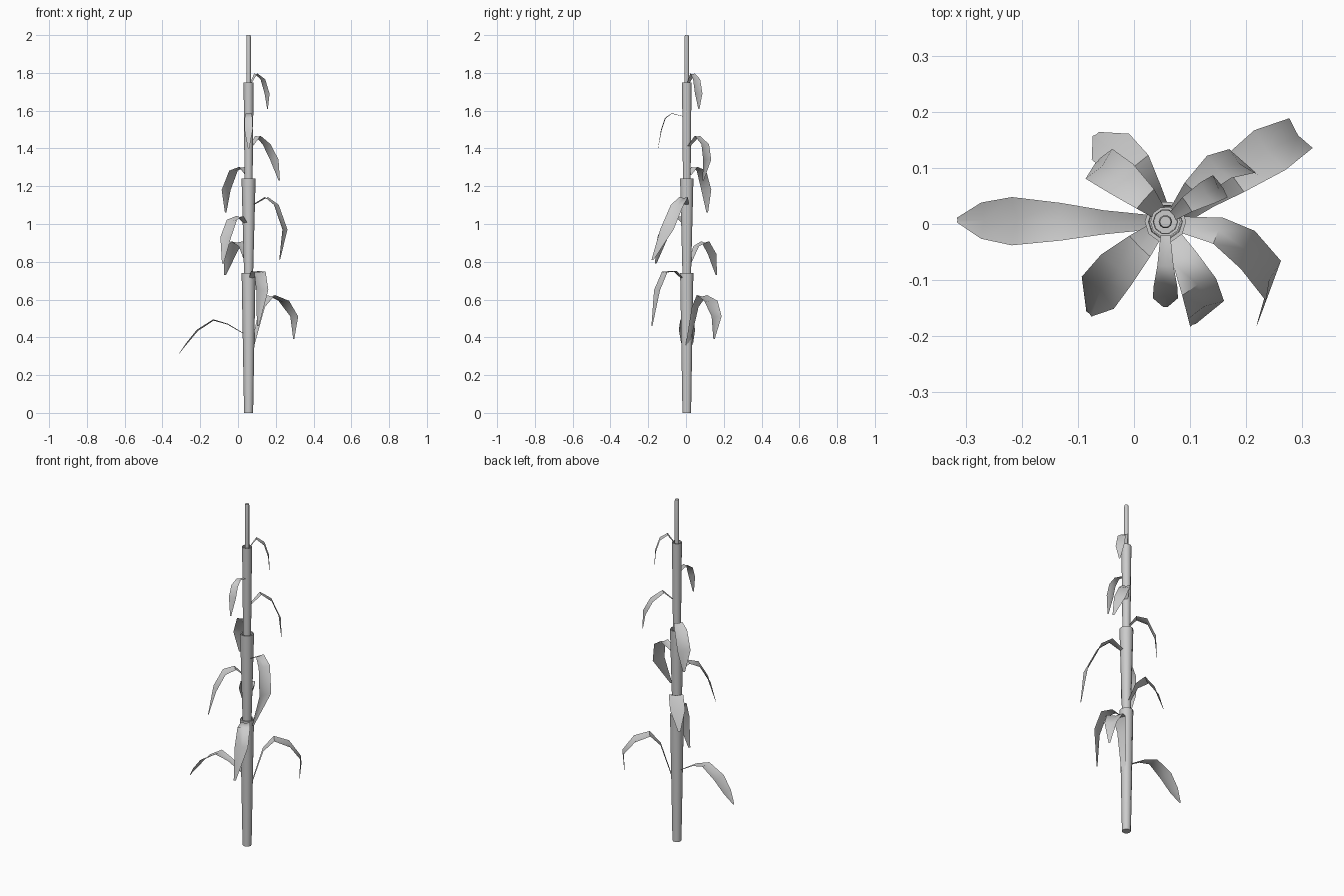
import bpy, bmesh, math
from mathutils import Vector

if "Cube" in bpy.data.objects:
    bpy.data.objects.remove(bpy.data.objects["Cube"])

CX, CY, SIDES = 0.056, 0.004, 10


def finish(name, bm, angle):
    bmesh.ops.recalc_face_normals(bm, faces=bm.faces[:])
    me = bpy.data.meshes.new(name)
    bm.to_mesh(me)
    bm.free()
    ob = bpy.data.objects.new(name, me)
    bpy.context.collection.objects.link(ob)
    bpy.ops.object.select_all(action='DESELECT')
    ob.select_set(True)
    bpy.context.view_layer.objects.active = ob
    bpy.ops.object.shade_smooth_by_angle(angle=math.radians(angle))


def lathe(name, profile):
    """Spin (radius, z) points round the stalk axis and cap both ends."""
    bm = bmesh.new()
    rings = []
    for r, z in profile:
        rings.append([bm.verts.new((CX + r * math.cos(2 * math.pi * i / SIDES),
                                    CY + r * math.sin(2 * math.pi * i / SIDES), z))
                      for i in range(SIDES)])
    for a, b in zip(rings, rings[1:]):
        for i in range(SIDES):
            j = (i + 1) % SIDES
            bm.faces.new((a[i], a[j], b[j], b[i]))
    bm.faces.new(rings[0][::-1])
    bm.faces.new(rings[-1])
    finish(name, bm, 40)


def leaf(name, width, path):
    """Creased ribbon along a drooping path, pointed at the tip."""
    pts = [Vector(p) for p in path]
    heading = pts[2] - pts[0]
    side = Vector((-heading.y, heading.x, 0)).normalized()
    taper = {5: (0.35, 0.62, 0.9, 0.95, 0.15),
             6: (0.3, 0.5, 0.78, 1.0, 0.75, 0.1)}[len(pts)]
    bm = bmesh.new()
    rows = []
    for i, p in enumerate(pts):
        t = (pts[min(i + 1, len(pts) - 1)] - pts[max(i - 1, 0)]).normalized()
        up = t.cross(side).normalized()
        w = width * taper[i] / 2
        rows.append([bm.verts.new(p + side * w * s + up * (0.2 * w * (abs(s) - 0.5)))
                     for s in (-1, 0, 1)])
    for a, b in zip(rows, rows[1:]):
        for k in range(2):
            bm.faces.new((a[k], a[k + 1], b[k + 1], b[k]))
    finish(name, bm, 60)


# Stalk: flared sheaths nested in one another, plus the bare top shoot
def sheath(name, z0, z1, r0, r1):
    lathe(name, [(r0, z0), (r1, z1 - 0.05), (r1 + 0.001, z1),
                 (r1 * 0.84, z1), (r1 * 0.8, z1 - 0.03)])


sheath("lower_stalk", 0.0, 0.74, 0.024, 0.036)
sheath("middle_stalk", 0.70, 1.24, 0.023, 0.036)
sheath("upper_stalk", 1.20, 1.75, 0.021, 0.026)
lathe("top_shoot", [(0.012, 1.71), (0.012, 1.99), (0.010, 2.0)])

# Leaves, from the ground up
leaf("leaf_1", 0.086, [(.03, .003, .42), (-.055, .003, .47), (-.13, .004, .492),
                       (-.215, .005, .437), (-.27, .006, .37), (-.315, .007, .31)])
leaf("leaf_2", 0.09, [(.08, .01, .36), (.13, .05, .56), (.175, .085, .62),
                      (.24, .13, .59), (.295, .16, .51), (.295, .148, .39)])
leaf("leaf_3", 0.075, [(.07, -.02, .71), (.09, -.06, .75), (.115, -.11, .745),
                       (.127, -.15, .65), (.105, -.18, .46)])
leaf("leaf_4", 0.085, [(.05, .02, .79), (.025, .055, .88), (-.005, .1, .905),
                       (-.04, .135, .84), (-.068, .16, .73)])
leaf("leaf_5", 0.085, [(.04, -.01, 1.0), (.01, -.04, 1.04), (-.03, -.08, 1.02),
                       (-.062, -.12, .93), (-.08, -.16, .79)])
leaf("leaf_6", 0.08, [(.08, 0, 1.1), (.15, -.012, 1.14), (.2, -.045, 1.1),
                      (.245, -.1, .97), (.22, -.177, .81)])
leaf("leaf_7", 0.075, [(.045, .02, 1.26), (.02, .045, 1.3), (-.022, .08, 1.28),
                       (-.06, .105, 1.18), (-.065, .112, 1.06)])
leaf("leaf_8", 0.065, [(.07, .015, 1.41), (.105, .06, 1.465), (.15, .1, 1.42),
                       (.19, .11, 1.34), (.218, .09, 1.23)])
leaf("leaf_9", 0.047, [(.056, -.015, 1.57), (.056, -.075, 1.585),
                       (.056, -.11, 1.56), (.056, -.13, 1.5), (.056, -.148, 1.4)])
leaf("leaf_10", 0.05, [(.07, .015, 1.75), (.095, .035, 1.795), (.13, .055, 1.765),
                       (.152, .066, 1.69), (.156, .068, 1.61)])
